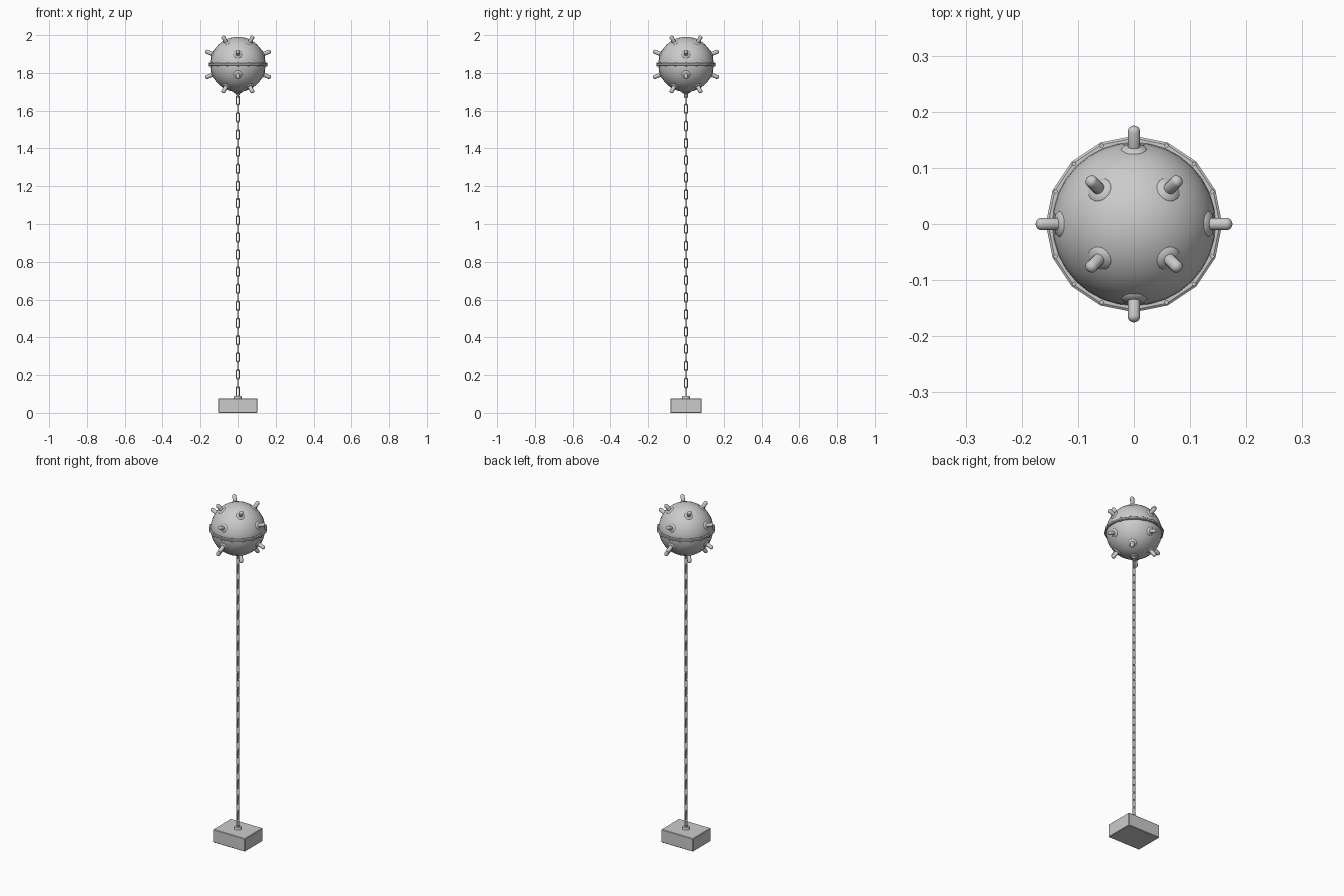
import bpy, bmesh, math
from mathutils import Matrix, Vector

if "Cube" in bpy.data.objects:
    bpy.data.objects.remove(bpy.data.objects["Cube"])

CENTRE = Vector((0, 0, 1.845))
R = 0.146


def add_object(name, bm, smooth=True, angle=40):
    mesh = bpy.data.meshes.new(name)
    bmesh.ops.recalc_face_normals(bm, faces=bm.faces)
    bm.to_mesh(mesh)
    bm.free()
    ob = bpy.data.objects.new(name, mesh)
    bpy.context.collection.objects.link(ob)
    if smooth:
        bpy.ops.object.select_all(action='DESELECT')
        ob.select_set(True)
        bpy.context.view_layer.objects.active = ob
        bpy.ops.object.shade_smooth_by_angle(angle=math.radians(angle))
    return ob


def lathe(profile, steps=16, closed=False):
    """Spin (radius, height) points around z."""
    bm = bmesh.new()
    rings = []
    for r, z in profile:
        if r == 0:
            rings.append([bm.verts.new((0, 0, z))] * steps)
        else:
            rings.append([bm.verts.new((r * math.cos(2 * math.pi * i / steps),
                                        r * math.sin(2 * math.pi * i / steps), z))
                          for i in range(steps)])
    pairs = list(zip(rings, rings[1:]))
    if closed:
        pairs.append((rings[-1], rings[0]))
    for a, b in pairs:
        for i in range(steps):
            j = (i + 1) % steps
            corners = list(dict.fromkeys((a[i], a[j], b[j], b[i])))
            if len(corners) > 2:
                bm.faces.new(corners)
    return bm


def link_mesh(width, length, wire):
    """Stadium-shaped chain link standing along z in the xz plane."""
    r, steps = width / 2, 16
    bm = lathe([(r + wire * math.cos(k * math.pi / 3), wire * math.sin(k * math.pi / 3))
                for k in range(6)], steps, True)
    bm.transform(Matrix.Rotation(math.pi / 2, 4, 'X'))
    for v in bm.verts:
        if abs(v.co.z) > 1e-5:
            v.co.z += math.copysign((length - width) / 2, v.co.z)
    return bm


# spherical mine body
bm = bmesh.new()
bmesh.ops.create_uvsphere(bm, u_segments=32, v_segments=20, radius=R)
add_object("ball", bm).location = CENTRE

# sixteen-sided equator flange
flange = lathe([(0.140, -0.007), (0.153, -0.007), (0.157, -0.004),
                (0.157, 0.004), (0.153, 0.007), (0.140, 0.007)], 16, True)
add_object("equator_flange", flange, False).location = CENTRE

# rivets at the flange corners
bm = bmesh.new()
for i in range(16):
    a = math.radians(22.5 * i)
    at = Matrix.Translation((0.151 * math.cos(a), 0.151 * math.sin(a), 0))
    bmesh.ops.create_cone(bm, cap_ends=True, segments=8, radius1=0.004,
                          radius2=0.004, depth=0.021, matrix=at)
add_object("flange_rivets", bm).location = CENTRE

# contact horns: four on the axes, four on the diagonals, above and below
HORN = [(0, 0.132), (0.024, 0.132), (0.024, 0.142), (0.021, 0.146), (0.011, 0.149),
        (0.011, 0.180), (0.009, 0.184), (0.005, 0.187), (0, 0.188)]
for elevation, start in ((22, 0), (53, 45), (-22, 0), (-53, 45)):
    for i in range(4):
        a, e = math.radians(start + 90 * i), math.radians(elevation)
        d = Vector((math.cos(e) * math.cos(a), math.cos(e) * math.sin(a), math.sin(e)))
        bm = lathe(HORN, 16)
        bm.transform(d.to_track_quat('Z', 'Y').to_matrix().to_4x4())
        add_object("horn", bm).location = CENTRE

# mooring lug under the ball
add_object("ball_lug", lathe([(0, 1.71), (0.026, 1.71), (0.022, 1.695), (0.012, 1.691),
                              (0.010, 1.684), (0, 1.684)]))
eye = add_object("ball_eye", link_mesh(0.016, 0.022, 0.0035))
eye.location.z = 1.680
eye.rotation_euler.z = math.pi / 2

# chain of alternating links
COUNT, LOW, HIGH = 35, 0.113, 1.655
bm = link_mesh(0.015, 0.0515, 0.003)
first = add_object("chain_link", bm)
for i in range(COUNT):
    link = first if i == 0 else first.copy()
    if i:
        bpy.context.collection.objects.link(link)
    link.location.z = LOW + (HIGH - LOW) * i / (COUNT - 1)
    link.rotation_euler.z = (i % 2) * math.pi / 2

# anchor block with slightly eased edges
bm = bmesh.new()
bmesh.ops.create_cube(bm, size=1)
bmesh.ops.scale(bm, vec=(0.208, 0.166, 0.077), verts=bm.verts)
bmesh.ops.bevel(bm, geom=bm.edges[:], offset=0.003, segments=1, affect='EDGES')
add_object("anchor_block", bm, False).location.z = 0.0385

# lug on the block
add_object("anchor_lug", lathe([(0, 0.07), (0.020, 0.07), (0.020, 0.086),
                                (0.017, 0.090), (0, 0.090)]))
